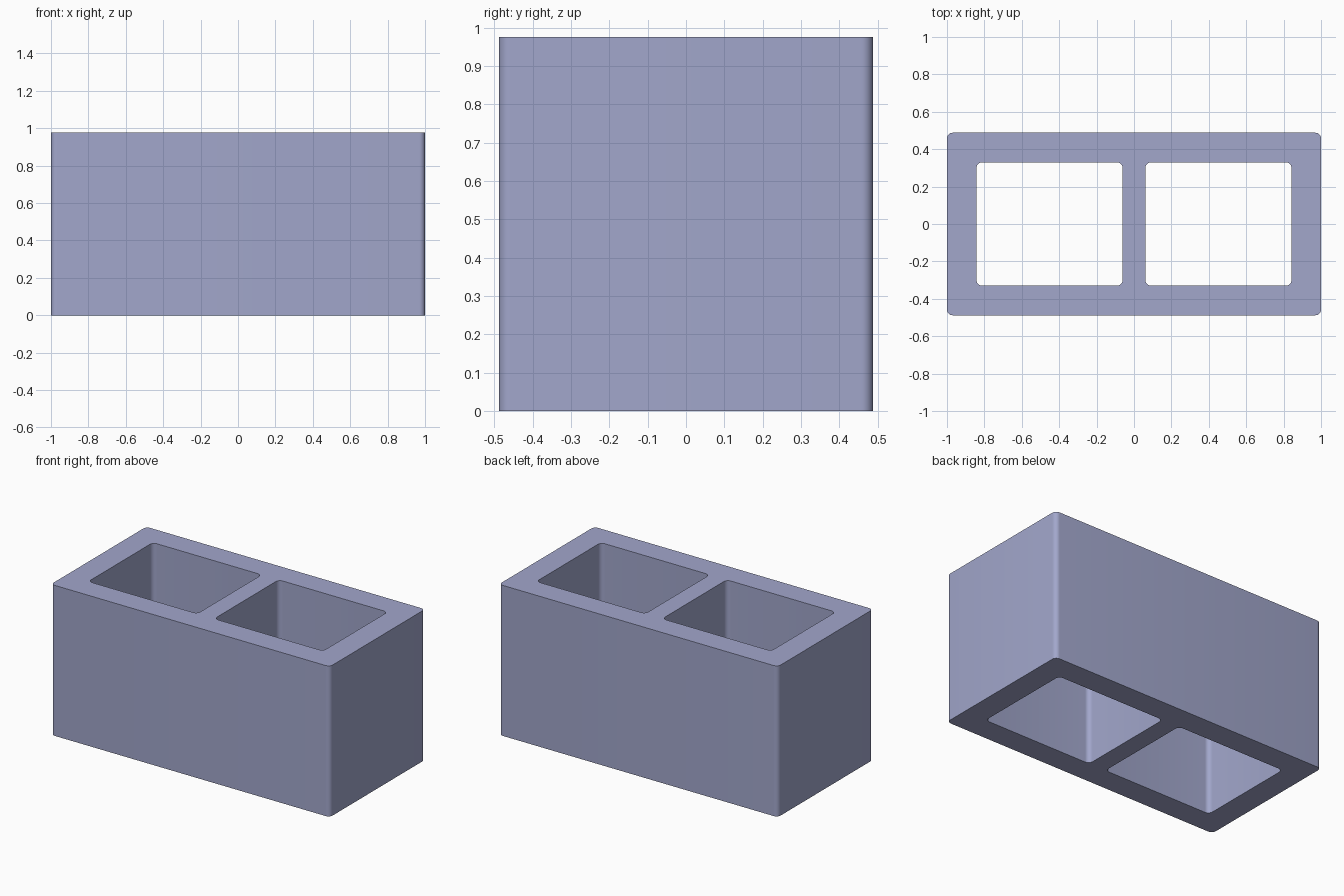
import bpy
import bmesh
from math import cos, sin, pi, radians

cube = bpy.data.objects.get("Cube")
if cube:
    bpy.data.objects.remove(cube, do_unlink=True)

HEIGHT = 0.976
HALF_DEPTH = 0.488
WALL = 0.158
HALF_WEB = 0.061
ROUND = 0.03
STEPS = 8


def rounded_loop(bm, x0, x1, half_y, radius):
    """Closed loop of edges around a rectangle with rounded corners."""
    corners = [(x1, half_y, 1, 1), (x0, half_y, -1, 1),
               (x0, -half_y, -1, -1), (x1, -half_y, 1, -1)]
    verts = []
    for quarter, (x, y, sx, sy) in enumerate(corners):
        for i in range(STEPS + 1):
            a = (quarter + i / STEPS) * pi / 2
            verts.append(bm.verts.new((x - sx * radius + radius * cos(a),
                                       y - sy * radius + radius * sin(a), 0)))
    return [bm.edges.new((v, verts[i - 1])) for i, v in enumerate(verts)]


# Plan of the block: outer outline and two mirrored cores
bm = bmesh.new()
edges = rounded_loop(bm, -1, 1, HALF_DEPTH, ROUND)
for x0, x1 in ((HALF_WEB, 1 - WALL), (WALL - 1, -HALF_WEB)):
    edges += rounded_loop(bm, x0, x1, HALF_DEPTH - WALL, ROUND)
bmesh.ops.triangle_fill(bm, edges=edges, use_beauty=True, normal=(0, 0, 1))

# Raise the plan into a solid with open cores
raised = bmesh.ops.extrude_face_region(bm, geom=bm.faces[:], use_keep_orig=True)
top = [g for g in raised["geom"] if isinstance(g, bmesh.types.BMVert)]
bmesh.ops.translate(bm, verts=top, vec=(0, 0, HEIGHT))
bmesh.ops.recalc_face_normals(bm, faces=bm.faces[:])

mesh = bpy.data.meshes.new("hollow_block")
bm.to_mesh(mesh)
bm.free()
block = bpy.data.objects.new("hollow_block", mesh)
bpy.context.collection.objects.link(block)

# Lavender grey material
color = (0.36, 0.385, 0.6, 1)
mat = bpy.data.materials.new("lavender_grey")
mat.use_nodes = True
mat.diffuse_color = color
mat.node_tree.nodes["Principled BSDF"].inputs["Base Color"].default_value = color
mesh.materials.append(mat)

# Smooth corners, sharp rims
bpy.ops.object.select_all(action="DESELECT")
block.select_set(True)
bpy.context.view_layer.objects.active = block
bpy.ops.object.shade_smooth_by_angle(angle=radians(30))
